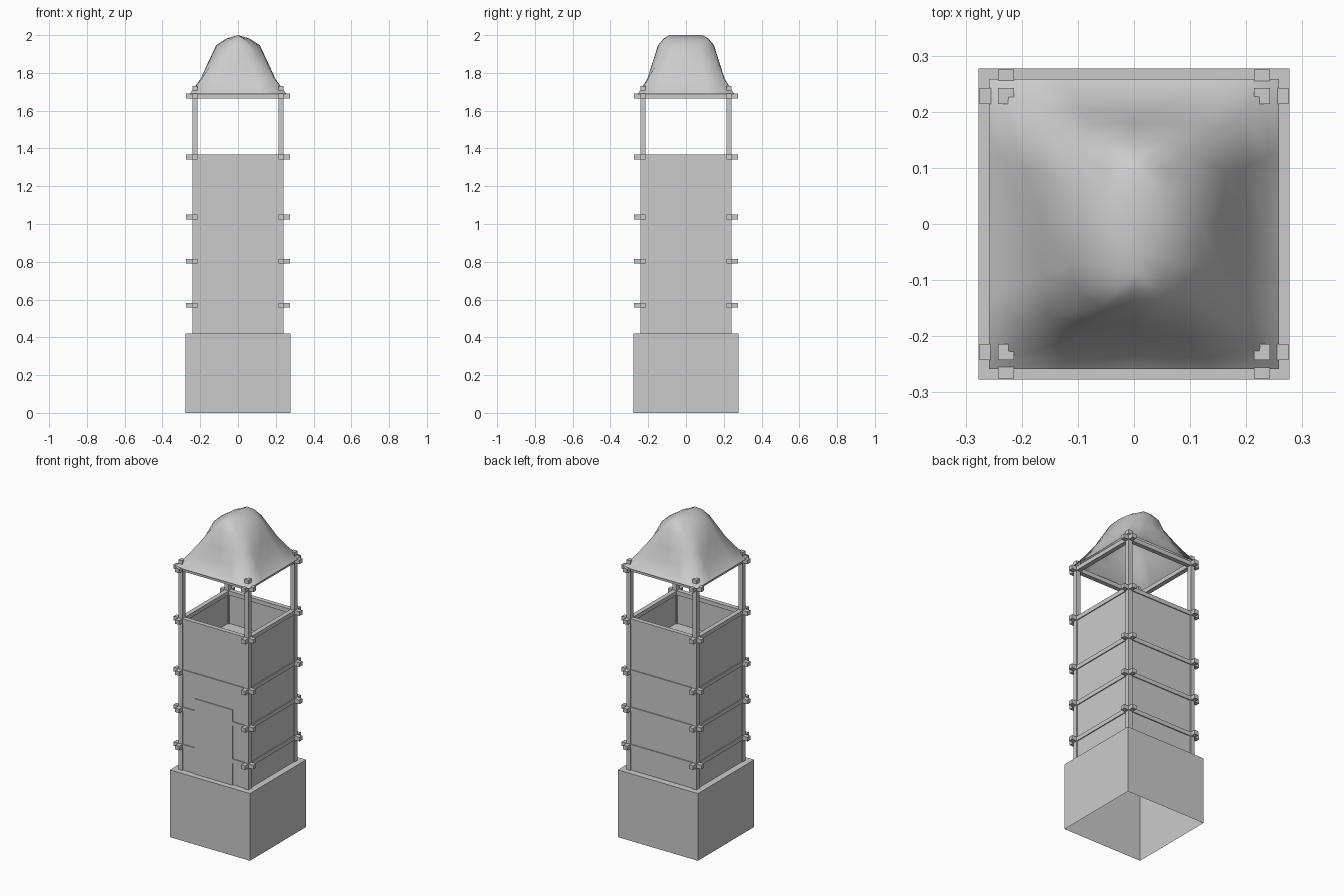
import bpy, bmesh

if "Cube" in bpy.data.objects:
    bpy.data.objects.remove(bpy.data.objects["Cube"])

BASE, POST, INNER = 0.277, 0.242, 0.214


def box(name, lo, hi, skip=None):
    """Axis-aligned box between two corners; skip='bottom' leaves it open below."""
    bm = bmesh.new()
    bmesh.ops.create_cube(bm, size=1)
    for v in bm.verts:
        v.co = [(l + h) / 2 + c * (h - l) for l, h, c in zip(lo, hi, v.co)]
    if skip == "bottom":
        bm.normal_update()
        down = [f for f in bm.faces if f.normal.z < -0.9]
        bmesh.ops.delete(bm, geom=down, context="FACES_ONLY")
    return finish(name, bm)


def finish(name, bm):
    me = bpy.data.meshes.new(name)
    bm.to_mesh(me)
    bm.free()
    ob = bpy.data.objects.new(name, me)
    bpy.context.collection.objects.link(ob)
    return ob


def span(sign, a, b):
    """Interval from a to b on the chosen side of zero."""
    return (a, b) if sign > 0 else (-b, -a)


# Plinth, open underneath
box("plinth", (-BASE, -BASE, 0), (BASE, BASE, 0.42), skip="bottom")

# Corner posts
for sx in (-1, 1):
    for sy in (-1, 1):
        x0, x1 = span(sx, INNER, POST)
        y0, y1 = span(sy, INNER, POST)
        box("corner_post", (x0, y0, 0.42), (x1, y1, 1.73))

# Wall panels and crossing rails
for s in (-1, 1):
    a, b = span(s, 0.224, 0.236)
    box("wall_front_back", (-INNER, a, 0.42), (INNER, b, 1.355))
    box("wall_side", (a, -INNER, 0.42), (b, INNER, 1.355))
    a, b = span(s, INNER, POST)
    for z in (0.57, 0.803, 1.036, 1.355, 1.678):
        box("rail_front_back", (-0.275, a, z - 0.013), (0.275, b, z + 0.013))
        box("rail_side", (a, -0.275, z - 0.013), (b, 0.275, z + 0.013))

# Door, flush with the rails
box("door", (-0.13, -POST, 0.42), (0.13, -0.23, 0.89))

# Lookout floor
box("lookout_floor", (-0.226, -0.226, 1.145), (0.226, 0.226, 1.16))

# Draped roof: rings of (half x, half y, z, corner scale, corner drop, mid pinch)
rings = [
    (0.258, 0.258, 1.688, 1.0, 0.0, 1.0),
    (0.243, 0.243, 1.706, 1.0, 0.0, 0.965),
    (0.200, 0.207, 1.770, 0.98, 0.005, 0.98),
    (0.163, 0.180, 1.845, 0.93, 0.015, 1.0),
    (0.115, 0.148, 1.947, 0.84, 0.03, 1.0),
    (0.060, 0.118, 1.982, 0.84, 0.01, 1.0),
    (0.000, 0.088, 2.000, 1.0, 0.0, 1.0),
]
steps = (-1, -0.5, 0, 0.5)
outline = ([(t, -1) for t in steps] + [(1, t) for t in steps]
           + [(-t, 1) for t in steps] + [(-1, -t) for t in steps])
bm = bmesh.new()
loops = []
for a, b, z, corner, drop, pinch in rings:
    loop = []
    for u, v in outline:
        k = min(abs(u), abs(v))  # 0 at mid side, 1 at corner
        scale = corner if k == 1 else (pinch if k == 0 else (1 + pinch) / 2)
        loop.append(bm.verts.new((a * u * scale, b * v * scale, z - drop * k * k)))
    loops.append(loop)
n = len(outline)
for low, high in zip(loops, loops[1:]):
    for i in range(n):
        j = (i + 1) % n
        bm.faces.new((low[i], low[j], high[j], high[i]))
bmesh.ops.remove_doubles(bm, verts=bm.verts[:], dist=1e-4)
for f in bm.faces:
    f.smooth = True
finish("roof", bm)
